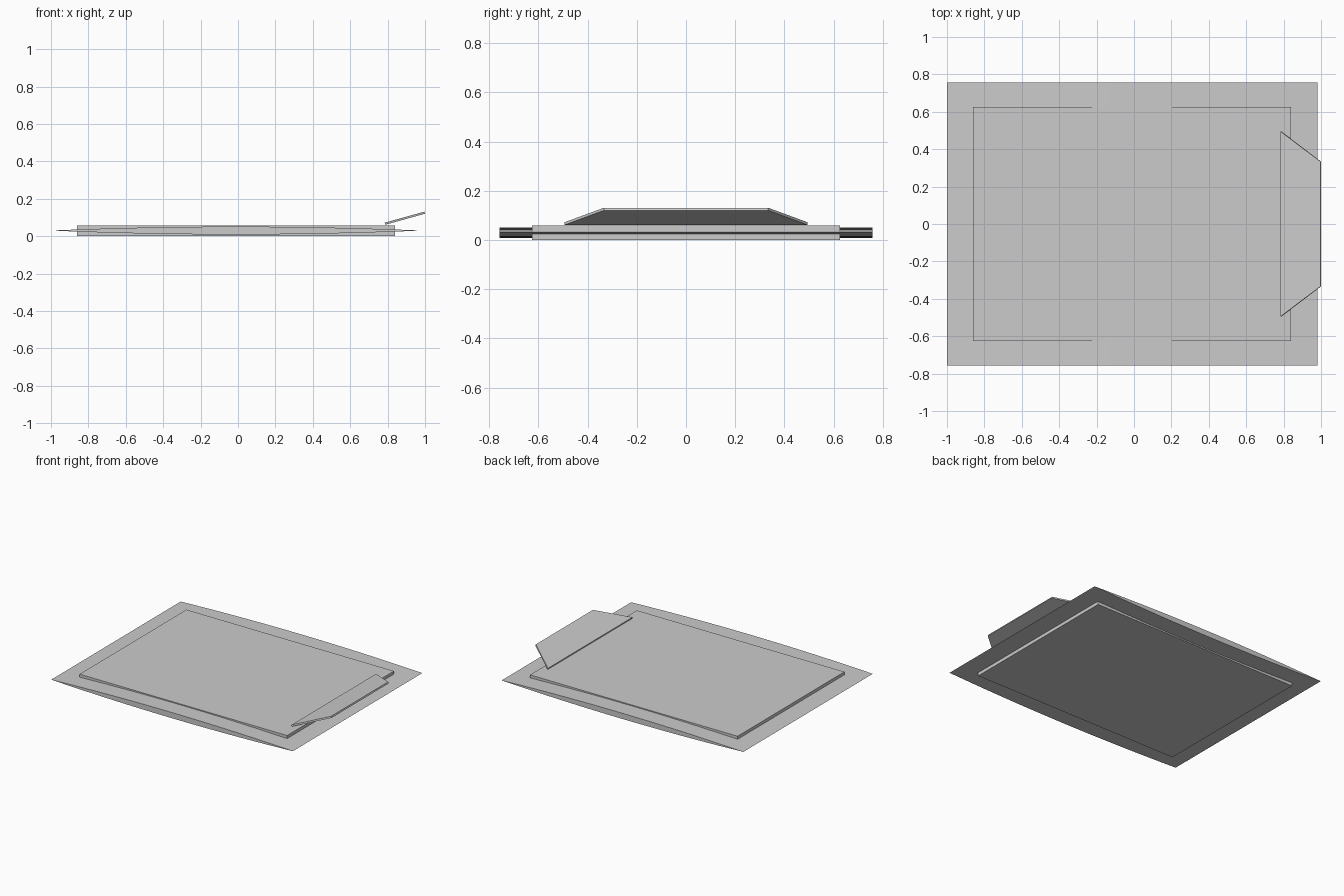
import bpy

if "Cube" in bpy.data.objects:
    bpy.data.objects.remove(bpy.data.objects["Cube"])


def prism(name, low, high):
    """Solid between two matching rings of points."""
    n = len(low)
    faces = [tuple(range(n))[::-1], tuple(range(n, 2 * n))]
    faces += [(i, (i + 1) % n, n + (i + 1) % n, n + i) for i in range(n)]
    mesh = bpy.data.meshes.new(name)
    mesh.from_pydata(low + high, [], faces)
    obj = bpy.data.objects.new(name, mesh)
    bpy.context.collection.objects.link(obj)
    # consistent outward normals
    bpy.context.view_layer.objects.active = obj
    obj.select_set(True)
    bpy.ops.object.mode_set(mode='EDIT')
    bpy.ops.mesh.select_all(action='SELECT')
    bpy.ops.mesh.normals_make_consistent(inside=False)
    bpy.ops.object.mode_set(mode='OBJECT')
    return obj


# Central slab
rect = [(-0.86, -0.625), (0.84, -0.625), (0.84, 0.625), (-0.86, 0.625)]
prism("slab", [(x, y, 0.0) for x, y in rect], [(x, y, 0.058) for x, y in rect])

# Thin lens-shaped sheet: shallow arcs above and below, extruded along y
SEG, HALF, MID, RISE = 24, 0.99, 0.03, 0.021
ts = [-1 + 2 * i / SEG for i in range(SEG + 1)]
upper = [(t * HALF - 0.01, MID + RISE * (1 - t * t)) for t in ts]
lower = [(x, 2 * MID - z) for x, z in upper[1:-1]][::-1]
lens = upper + lower
sheet = prism("lens_sheet", [(x, -0.757, z) for x, z in lens],
              [(x, 0.757, z) for x, z in lens])
bpy.ops.object.select_all(action='DESELECT')
sheet.select_set(True)
bpy.context.view_layer.objects.active = sheet
bpy.ops.object.shade_smooth_by_angle()

# Raised trapezoid flap leaning over the right edge
outline = [(0, -0.494), (1, -0.334), (1, 0.334), (0, 0.494)]
prism("flap", [((0.788, 1.0)[e], y, (0.061, 0.120)[e]) for e, y in outline],
      [((0.784, 0.996)[e], y, (0.072, 0.131)[e]) for e, y in outline])
